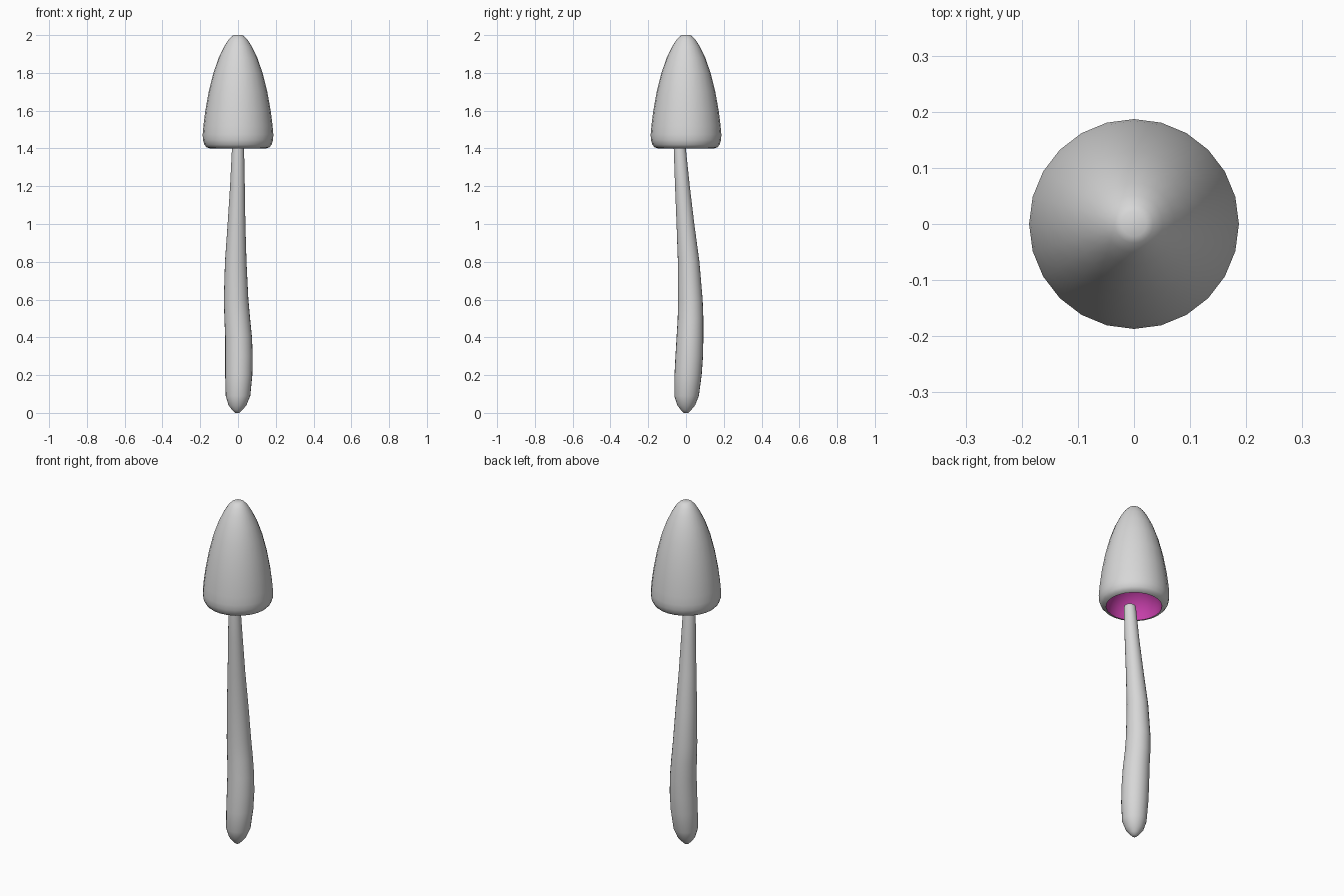
import bpy, bmesh, math

if "Cube" in bpy.data.objects:
    bpy.data.objects.remove(bpy.data.objects["Cube"])


def material(name, rgb):
    m = bpy.data.materials.new(name)
    m.diffuse_color = (*rgb, 1)
    m.use_nodes = True
    m.node_tree.nodes["Principled BSDF"].inputs["Base Color"].default_value = m.diffuse_color
    return m


grey = material("pale grey", (0.68, 0.68, 0.68))
magenta = material("magenta", (0.56, 0.05, 0.40))


def tube(name, rings, mat, sides=24, cap_start=True, cap_end=True, flip=False):
    """Stack of horizontal circles: each ring is (x, y, z, radius), bottom to top."""
    bm = bmesh.new()
    loops = []
    for x, y, z, r in rings:
        loops.append([bm.verts.new((x + r * math.cos(2 * math.pi * i / sides),
                                    y + r * math.sin(2 * math.pi * i / sides), z))
                      for i in range(sides)])
    for a, b in zip(loops, loops[1:]):
        for i in range(sides):
            j = (i + 1) % sides
            bm.faces.new((a[i], a[j], b[j], b[i]))
    if cap_start:
        bm.faces.new(loops[0][::-1])
    if cap_end:
        bm.faces.new(loops[-1])
    if flip:
        bmesh.ops.reverse_faces(bm, faces=bm.faces[:])
    for f in bm.faces:
        f.smooth = True
    me = bpy.data.meshes.new(name)
    bm.to_mesh(me)
    bm.free()
    me.materials.append(mat)
    ob = bpy.data.objects.new(name, me)
    bpy.context.collection.objects.link(ob)
    return ob


# Curved stem, thick at the foot and thin at the top
stem = [(-0.004, 0, 0, 0.012), (-0.004, 0, 0.015, 0.027), (-0.003, 0.001, 0.04, 0.047),
        (0, 0.003, 0.09, 0.065), (0.004, 0.011, 0.2, 0.072),
        (0.005, 0.017, 0.3, 0.073), (0.003, 0.021, 0.4, 0.071),
        (-0.004, 0.024, 0.5, 0.068), (-0.010, 0.023, 0.6, 0.065),
        (-0.012, 0.014, 0.8, 0.057), (-0.008, -0.003, 1.0, 0.047),
        (-0.003, -0.019, 1.2, 0.039), (0, -0.033, 1.4, 0.032),
        (0, -0.034, 1.415, 0.030), (0, -0.035, 1.423, 0.020)]
tube("stem", stem, grey)

# Bell-shaped cap with a rounded rim
profile = [(1.40, 0.148), (1.406, 0.166), (1.42, 0.178), (1.445, 0.186),
           (1.475, 0.187), (1.52, 0.183), (1.6, 0.173), (1.7, 0.155),
           (1.8, 0.130), (1.88, 0.102), (1.94, 0.073), (1.975, 0.051),
           (1.993, 0.034), (2.0, 0.022)]
tube("cap", [(0, 0, z, r) for z, r in profile], grey, cap_start=False)

# Coloured domed hollow under the cap
steps = [math.radians(a) for a in range(0, 86, 12)]
lining = [(0, 0, 1.40 + 0.15 * math.sin(a), 0.148 * math.cos(a)) for a in steps]
tube("cap_hollow", lining, magenta, cap_start=False, flip=True)
